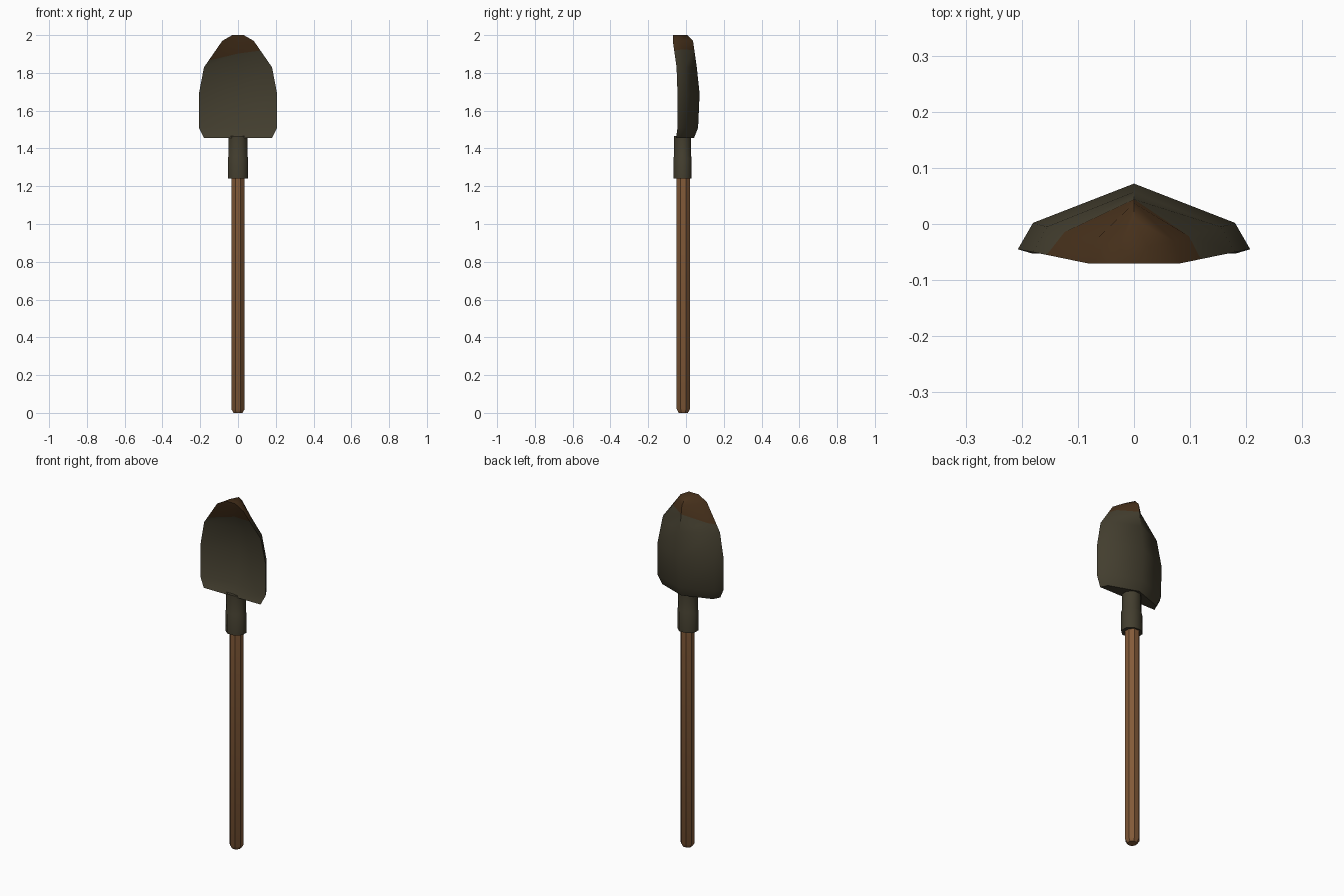
import bpy, bmesh, math
from mathutils import Vector

if "Cube" in bpy.data.objects:
    bpy.data.objects.remove(bpy.data.objects["Cube"])


def material(name, rgb):
    m = bpy.data.materials.new(name)
    m.diffuse_color = (*rgb, 1)
    m.use_nodes = True
    m.node_tree.nodes["Principled BSDF"].inputs["Base Color"].default_value = m.diffuse_color
    return m


steel = material("dark_olive_steel", (0.056, 0.048, 0.028))
rust = material("rust_brown", (0.062, 0.030, 0.011))
wood = material("brown_wood", (0.23, 0.105, 0.041))


def loft(name, rings, mats, smooth_angle):
    """Skin a stack of equal-length rings and cap both ends."""
    bm = bmesh.new()
    vs = [[bm.verts.new(p) for p in ring] for ring in rings]
    n = len(rings[0])
    for a, b in zip(vs, vs[1:]):
        for i in range(n):
            j = (i + 1) % n
            bm.faces.new((a[i], a[j], b[j], b[i]))
    bm.faces.new(vs[0][::-1])
    bm.faces.new(vs[-1])
    bmesh.ops.recalc_face_normals(bm, faces=bm.faces[:])
    if len(mats) > 1:
        # Slanted cut that separates the rusty tip
        normal = Vector((-0.2, -0.25, 1))
        point = Vector((0, -0.06, 1.895))
        bmesh.ops.bisect_plane(bm, geom=bm.verts[:] + bm.edges[:] + bm.faces[:],
                               plane_co=point, plane_no=normal)
        for f in bm.faces:
            f.material_index = int((f.calc_center_median() - point).dot(normal) > 0)
    me = bpy.data.meshes.new(name)
    bm.to_mesh(me)
    bm.free()
    for m in mats:
        me.materials.append(m)
    ob = bpy.data.objects.new(name, me)
    bpy.context.collection.objects.link(ob)
    bpy.ops.object.select_all(action='DESELECT')
    ob.select_set(True)
    bpy.context.view_layer.objects.active = ob
    bpy.ops.object.shade_smooth_by_angle(angle=math.radians(smooth_angle))
    return ob


def circle(r, z, y, sx=1.0, n=8):
    k = r / math.cos(math.pi / n)
    return [(sx * k * math.cos((i + 0.5) * math.tau / n),
             y + k * math.sin((i + 0.5) * math.tau / n), z) for i in range(n)]


def blade_ring(z, w, front, dish, c, crease, ridge):
    return [(-w, front, z), (0, dish, z), (w, front, z), (c, crease, z),
            (0, ridge, z), (-c, crease, z)]


# Blade: dished front, side walls and ridged back
loft("blade", [blade_ring(*r) for r in (
    (1.455, 0.180, -0.053, -0.053, 0.160, -0.015, 0.042),
    (1.51, 0.207, -0.045, -0.010, 0.180, 0.000, 0.064),
    (1.69, 0.207, -0.045, 0.015, 0.180, 0.002, 0.072),
    (1.83, 0.180, -0.050, 0.000, 0.155, -0.005, 0.057),
    (1.97, 0.083, -0.070, -0.060, 0.070, -0.030, 0.037),
    (2.00, 0.030, -0.070, -0.070, 0.025, -0.040, 0.008))], [steel, rust], 46)

# Metal socket joining blade and handle
loft("socket", [circle(0.048, 1.24, -0.018, 1.12), circle(0.048, 1.35, -0.018, 1.12),
                circle(0.045, 1.36, -0.018, 1.1), circle(0.045, 1.465, -0.018, 1.1)],
     [steel], 50)

# Wooden handle with a chamfered end
loft("handle", [circle(0.024, 0.0, -0.014), circle(0.035, 0.02, -0.014),
                circle(0.035, 1.26, -0.014)], [wood], 30)
